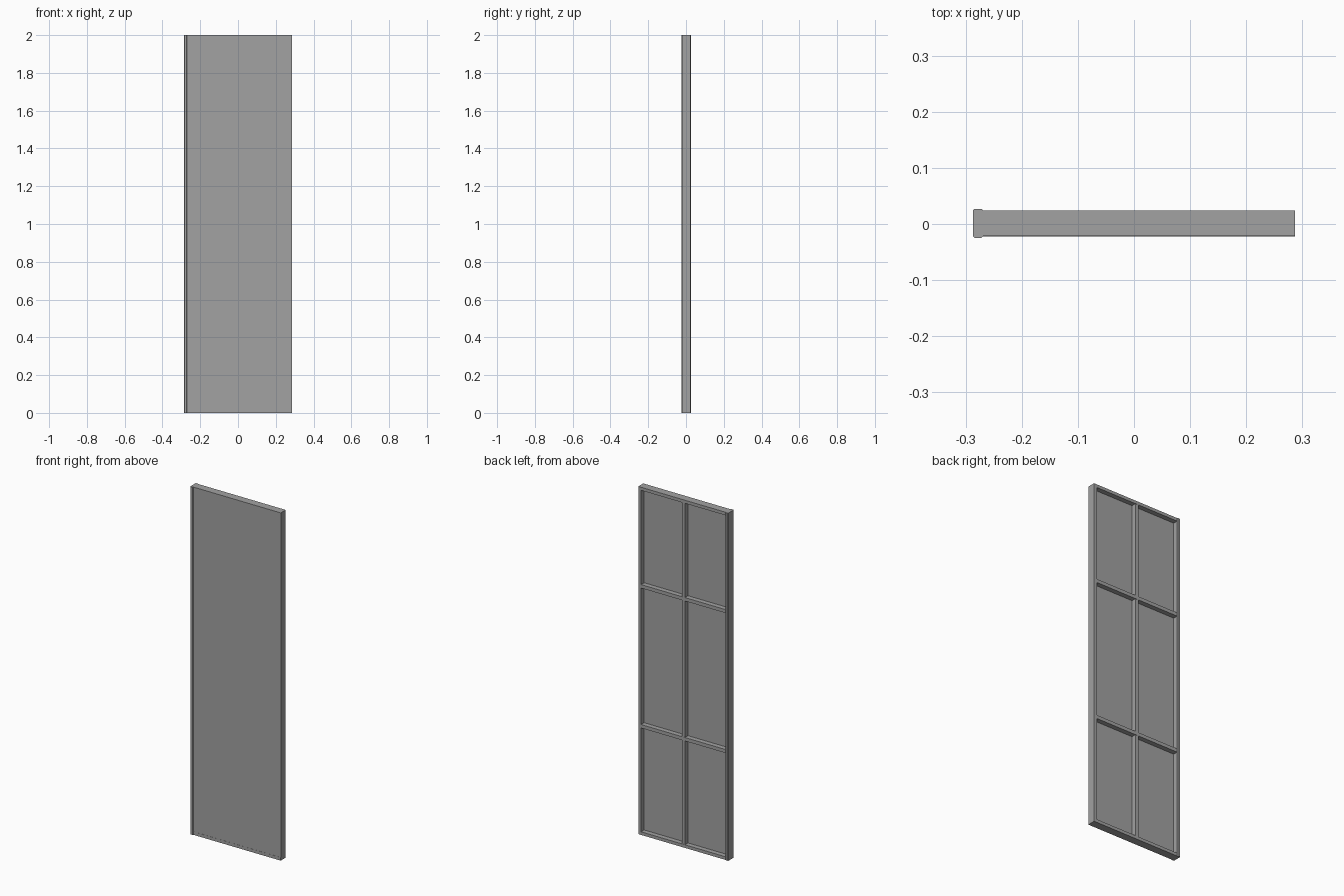
import bpy
import bmesh

old = bpy.data.objects.get("Cube")
if old:
    bpy.data.objects.remove(old, do_unlink=True)

grey = bpy.data.materials.new("plain grey")
grey.use_nodes = True
colour = (0.36, 0.36, 0.36, 1)
grey.diffuse_color = colour
grey.node_tree.nodes["Principled BSDF"].inputs["Base Color"].default_value = colour

HALF, TOP, RAIL = 0.287, 2.0, 0.018
FRONT, BACK, SKIN_BACK = -0.022, 0.024, -0.004


def finish(name, bm):
    bmesh.ops.recalc_face_normals(bm, faces=bm.faces)
    mesh = bpy.data.meshes.new(name)
    bm.to_mesh(mesh)
    bm.free()
    mesh.materials.append(grey)
    obj = bpy.data.objects.new(name, mesh)
    bpy.context.collection.objects.link(obj)
    return obj


def box(name, x, y, z):
    """Box between the given pairs of limits."""
    bm = bmesh.new()
    bmesh.ops.create_cube(bm, size=1)
    for v in bm.verts:
        for i, (low, high) in enumerate((x, y, z)):
            v.co[i] = high if v.co[i] > 0 else low
    return finish(name, bm)


inner = HALF - RAIL

# Front sheet, seated a hair behind the bottom rail
box("front_panel", (-inner, HALF), (FRONT + 0.0008, SKIN_BACK), (RAIL, TOP))

# Outer frame
box("bottom_rail", (-inner, HALF), (FRONT, BACK), (0, RAIL))
box("top_rail", (-inner, HALF), (SKIN_BACK, BACK), (TOP - RAIL, TOP))
box("left_stile", (inner, HALF), (SKIN_BACK, BACK), (RAIL, TOP - RAIL))

# Thicker edge strip with eased corners on the right side
bm = bmesh.new()
c = 0.003
x0, x1, y0, y1 = -HALF, -inner, -0.025, 0.027
profile = [(x0 + c, y0), (x1 - c, y0), (x1, y0 + c), (x1, y1 - c),
           (x1 - c, y1), (x0 + c, y1), (x0, y1 - c), (x0, y0 + c)]
base = bm.faces.new([bm.verts.new((x, y, 0)) for x, y in profile])
raised = bmesh.ops.extrude_face_region(bm, geom=[base], use_keep_orig=True)["geom"]
bmesh.ops.translate(bm, vec=(0, 0, TOP),
                    verts=[g for g in raised if isinstance(g, bmesh.types.BMVert)])
finish("right_edge_strip", bm)

# Ribs on the back
half_rib = 0.01
box("centre_rib", (-half_rib, half_rib), (SKIN_BACK, BACK - 0.001), (RAIL, TOP - RAIL))
for name, z in (("lower_cross_rib", 0.625), ("upper_cross_rib", 1.43)):
    box(name, (-inner, inner), (SKIN_BACK, BACK), (z - half_rib, z + half_rib))
